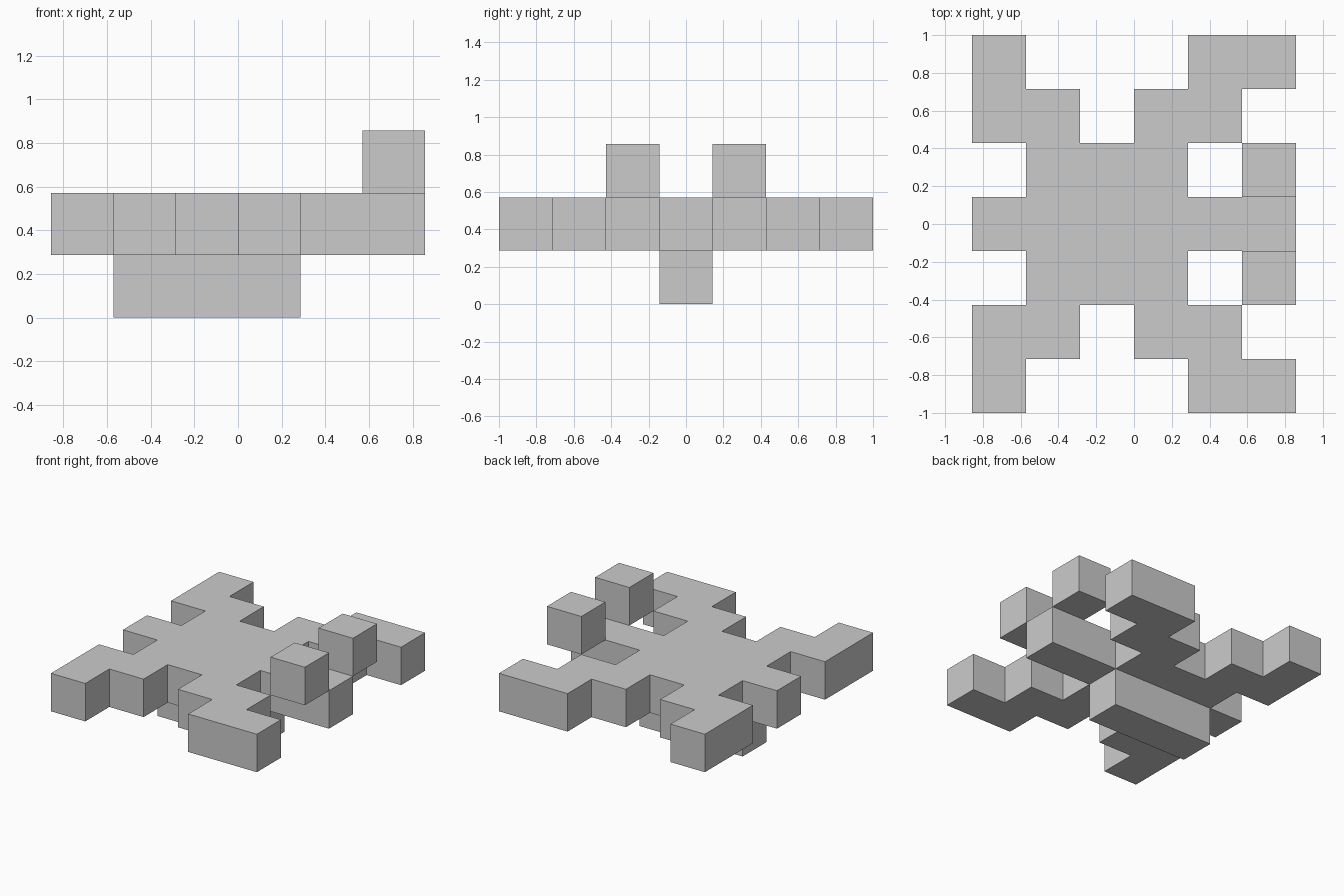
import bpy, bmesh

if "Cube" in bpy.data.objects:
    bpy.data.objects.remove(bpy.data.objects["Cube"])

U = 2 / 7  # size of one block


def extrude_outline(name, outline, z0, z1):
    """Prism from an outline given in block units."""
    bm = bmesh.new()
    face = bm.faces.new([bm.verts.new((x * U, y * U, z0 * U)) for x, y in outline])
    top = bmesh.ops.extrude_face_region(bm, geom=[face])["geom"]
    verts = [g for g in top if isinstance(g, bmesh.types.BMVert)]
    bmesh.ops.translate(bm, verts=verts, vec=(0, 0, (z1 - z0) * U))
    bmesh.ops.recalc_face_normals(bm, faces=bm.faces)
    mesh = bpy.data.meshes.new(name)
    bm.to_mesh(mesh)
    bm.free()
    obj = bpy.data.objects.new(name, mesh)
    bpy.context.collection.objects.link(obj)
    return obj


def box(name, x0, x1, y0, y1, z0, z1):
    return extrude_outline(name, [(x0, y0), (x1, y0), (x1, y1), (x0, y1)], z0, z1)


# Flat body with head, tail and four stepped legs: back half, mirrored to the front
half = [(-3, .5), (-2, .5), (-2, 1.5), (-3, 1.5), (-3, 3.5), (-2, 3.5), (-2, 2.5),
        (-1, 2.5), (-1, 1.5), (0, 1.5), (0, 2.5), (1, 2.5), (1, 3.5), (3, 3.5),
        (3, 2.5), (2, 2.5), (2, 1.5), (1, 1.5), (1, .5), (3, .5)]
extrude_outline("body_and_legs", half + [(x, -y) for x, y in reversed(half)], 1, 2)

# Belly bar under the body
box("belly", -2, 1, -.5, .5, 0, 1)

# Raised eye blocks either side of the head
for side, y in (("front", -1), ("back", 1)):
    box(side + "_eye", 2, 3, y - .5, y + .5, 2, 3)
